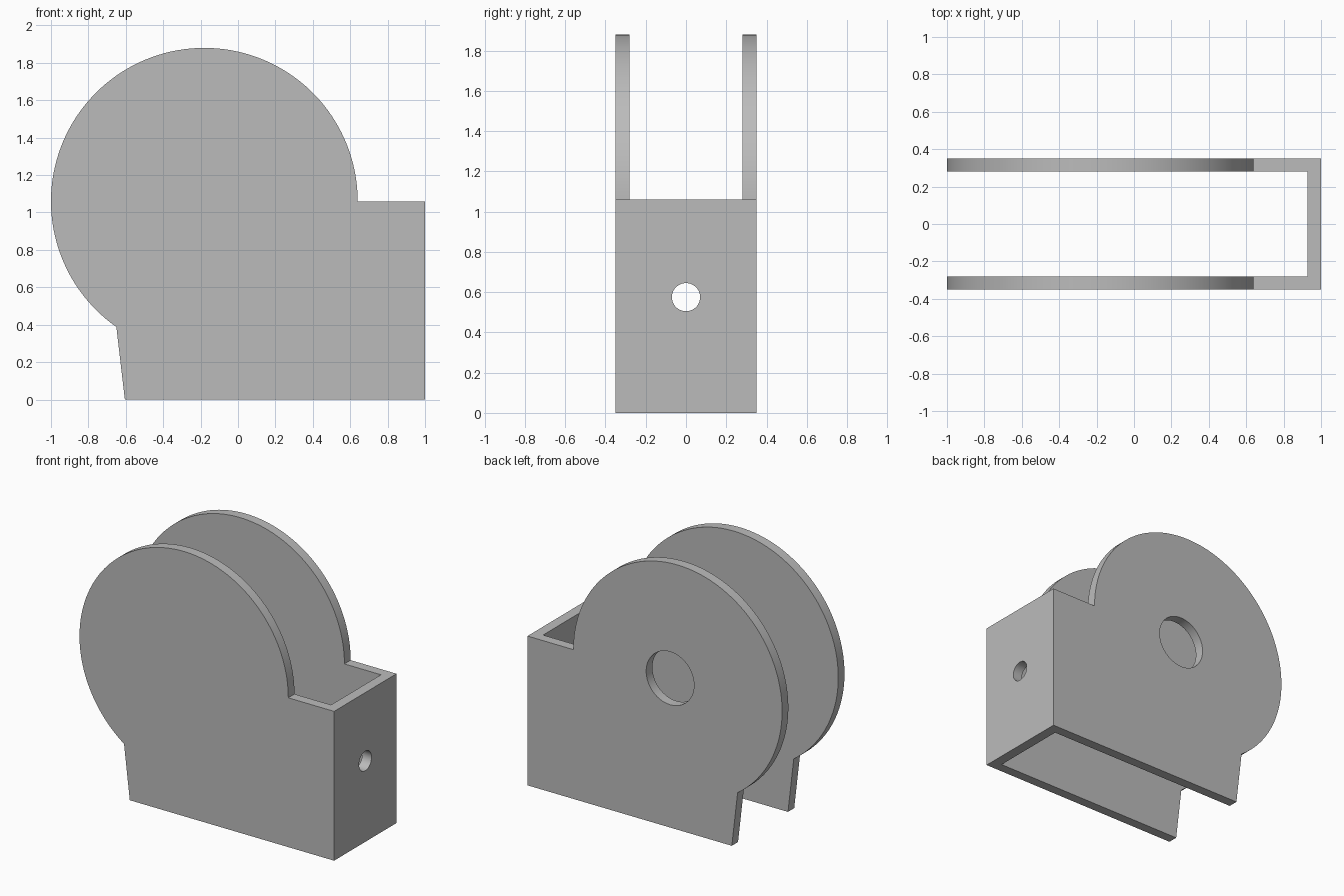
import bpy, bmesh
from math import cos, sin, radians, pi
from mathutils import Matrix

cube = bpy.data.objects.get("Cube")
if cube:
    bpy.data.objects.remove(cube, do_unlink=True)

HALF_WIDTH, WALL = 0.35, 0.07
DISC_X, DISC_Z, DISC_R = -0.18, 1.06, 0.82

grey = bpy.data.materials.new("plain grey")
grey.use_nodes = True
colour = (0.5, 0.5, 0.5, 1)
grey.diffuse_color = colour
grey.node_tree.nodes["Principled BSDF"].inputs["Base Color"].default_value = colour


def make_object(name, bm):
    bmesh.ops.recalc_face_normals(bm, faces=bm.faces)
    mesh = bpy.data.meshes.new(name)
    bm.to_mesh(mesh)
    bm.free()
    mesh.materials.append(grey)
    obj = bpy.data.objects.new(name, mesh)
    bpy.context.collection.objects.link(obj)
    return obj


def cylinder(name, radius, depth, centre, axis):
    bm = bmesh.new()
    matrix = Matrix.Translation(centre) @ Matrix.Rotation(pi / 2, 4, axis)
    bmesh.ops.create_cone(bm, cap_ends=True, segments=64, radius1=radius,
                          radius2=radius, depth=depth, matrix=matrix)
    return make_object(name, bm)


def box(name, low, high):
    bm = bmesh.new()
    bmesh.ops.create_cube(bm, size=1)
    for v in bm.verts:
        v.co = [high[i] if v.co[i] > 0 else low[i] for i in range(3)]
    return make_object(name, bm)


def cut(target, cutter):
    cutter.hide_render = True
    mod = target.modifiers.new(cutter.name, 'BOOLEAN')
    mod.operation = 'DIFFERENCE'
    mod.solver = 'EXACT'
    mod.object = cutter
    bpy.context.view_layer.objects.active = target
    bpy.ops.object.modifier_apply(modifier=mod.name)
    bpy.data.objects.remove(cutter, do_unlink=True)


# Side outline: a disc running into a rectangular foot
STEPS = 96
END = radians(235)
outline = [(-0.605, 0), (1, 0), (1, DISC_Z)]
outline += [(DISC_X + DISC_R * cos(END * i / STEPS),
             DISC_Z + DISC_R * sin(END * i / STEPS)) for i in range(STEPS + 1)]

# Body: the outline extruded across the full width
bm = bmesh.new()
face = bm.faces.new([bm.verts.new((x, -HALF_WIDTH, z)) for x, z in outline])
extruded = bmesh.ops.extrude_face_region(bm, geom=[face], use_keep_orig=True)
bmesh.ops.translate(bm, vec=(0, 2 * HALF_WIDTH, 0),
                    verts=[g for g in extruded["geom"] if isinstance(g, bmesh.types.BMVert)])
body = make_object("bracket_body", bm)

# Open channel that leaves two side plates and one end wall
inner = HALF_WIDTH - WALL
cut(body, box("channel_cutter", (-2, -inner, -1), (1 - WALL - 0.003, inner, 3)))

# Axle hole in the back plate, and bolt hole in the end wall
cut(body, cylinder("axle_hole_cutter", 0.188, 0.3, (-0.12, HALF_WIDTH, DISC_Z), 'X'))
cut(body, cylinder("bolt_hole_cutter", 0.07, 0.3, (1, 0, 0.575), 'Y'))

# Smooth curved rims with sharp corners
bpy.ops.object.select_all(action='DESELECT')
body.select_set(True)
bpy.context.view_layer.objects.active = body
bpy.ops.object.shade_smooth_by_angle(angle=radians(30))
